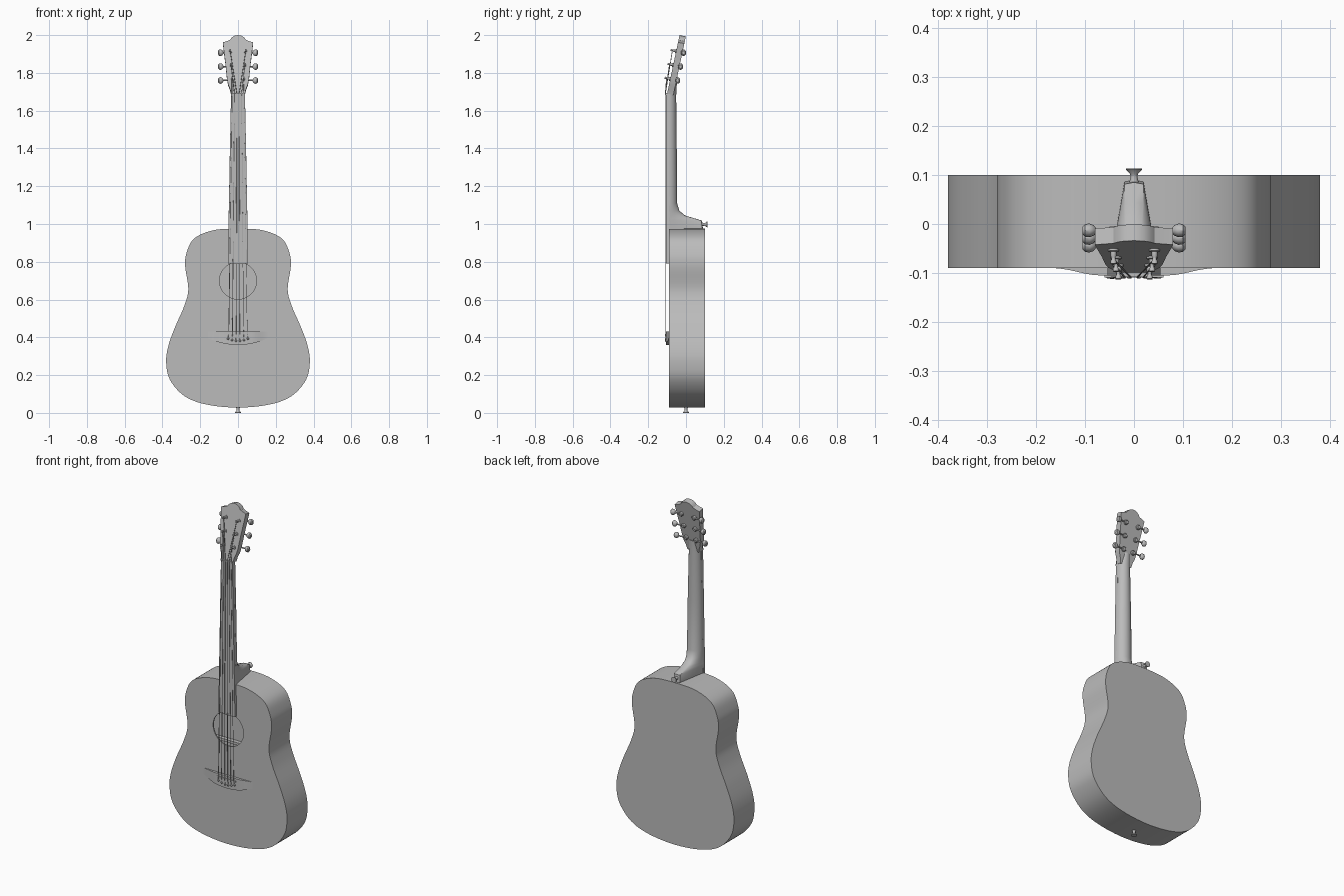
import bpy, bmesh
from math import sin, cos, pi, radians
from mathutils import Vector

cube = bpy.data.objects.get("Cube")
if cube:
    bpy.data.objects.remove(cube)

grey = bpy.data.materials.new("plain_grey")
grey.use_nodes = True
grey.diffuse_color = (0.5, 0.5, 0.5, 1)
grey.node_tree.nodes["Principled BSDF"].inputs["Base Color"].default_value = (0.5, 0.5, 0.5, 1)


def smooth(ob, angle=35):
    bpy.ops.object.select_all(action='DESELECT')
    ob.select_set(True)
    bpy.context.view_layer.objects.active = ob
    bpy.ops.object.shade_smooth_by_angle(angle=radians(angle))


def loft(name, rings):
    """Skin a list of equal-length point rings and cap both ends."""
    bm = bmesh.new()
    vs = [[bm.verts.new(p) for p in ring] for ring in rings]
    n = len(rings[0])
    for a, b in zip(vs, vs[1:]):
        for i in range(n):
            j = (i + 1) % n
            bm.faces.new((a[i], a[j], b[j], b[i]))
    bm.faces.new(vs[0])
    bm.faces.new(vs[-1])
    bmesh.ops.recalc_face_normals(bm, faces=bm.faces)
    me = bpy.data.meshes.new(name)
    bm.to_mesh(me)
    bm.free()
    me.materials.append(grey)
    ob = bpy.data.objects.new(name, me)
    bpy.context.collection.objects.link(ob)
    smooth(ob)
    return ob


def prism(name, outline, y0, y1):
    return loft(name, [[(x, y, z) for x, z in outline] for y in (y0, y1)])


def box(name, x, y0, y1, z0, z1):
    return prism(name, [(-x, z0), (x, z0), (x, z1), (-x, z1)], y0, y1)


def lathe(name, base, direction, profile, sides=16, squash=1):
    """Turn (radius, height) pairs about an axis."""
    q = Vector(direction).to_track_quat('Z', 'Y')
    return loft(name, [[Vector(base) + q @ Vector((r * cos(2 * pi * i / sides),
                        squash * r * sin(2 * pi * i / sides), h))
                        for i in range(sides)] for r, h in profile])


def rod(name, a, b, r, sides=8):
    d = Vector(b) - Vector(a)
    return lathe(name, a, d, [(r, 0), (r, d.length)], sides)


def mirrored(half):
    """Close a half outline that starts and ends on the centre line."""
    return half + [(-x, z) for x, z in reversed(half[1:-1])]


def spline(pts, steps):
    """Closed Catmull-Rom curve through the points."""
    P, n, out = [Vector(p) for p in pts], len(pts), []
    for i in range(n):
        a, b, c, d = (P[(i + k) % n] for k in (-1, 0, 1, 2))
        for s in range(steps):
            t = s / steps
            out.append(tuple(0.5 * (2 * b + (c - a) * t + (2 * a - 5 * b + 4 * c - d) * t * t
                                    + (3 * b - a - 3 * c + d) * t ** 3)))
    return out


def cut(ob, cutter):
    cutter.hide_render = True
    mod = ob.modifiers.new("cut", 'BOOLEAN')
    mod.operation, mod.solver, mod.object = 'DIFFERENCE', 'EXACT', cutter
    bpy.context.view_layer.objects.active = ob
    bpy.ops.object.modifier_apply(modifier=mod.name)
    bpy.data.objects.remove(cutter)


# Hollow body with an open sound hole
outline = spline(mirrored([(0, .975), (.13, .967), (.23, .925), (.27, .855), (.28, .78), (.263, .655),
                           (.285, .565), (.335, .45), (.37, .35), (.38, .265), (.36, .175),
                           (.285, .09), (.17, .045), (0, .028)]), 6)
body = prism("body", outline, -.09, .10)
cut(body, prism("cavity", [(x * .975, .5 + (z - .5) * .975) for x, z in outline], -.083, .093))
cut(body, lathe("sound_hole", (0, -.12, .70), (0, 1, 0), [(.098, 0), (.098, .08)], 48))
smooth(body)
box("back_brace", .29, .07, .094, .53, .545)

# Neck with a heel that flares back at the body
rings = []
for z, w, depth, heel in [(.972, .05, .18, 1), (1.018, .05, .175, 1), (1.03, .05, .135, .9),
                          (1.045, .049, .085, .6), (1.07, .049, .055, .25), (1.11, .048, .043, 0),
                          (1.4, .043, .041, 0), (1.68, .036, .038, 0), (1.75, .03, .03, 0)]:
    y0 = -.09 + max(0, z - 1.69) * .2
    ring = []
    for i in range(17):
        c, s = cos(pi * i / 16), sin(pi * i / 16)
        side = 0 if i == 8 else (1 if c > 0 else -1)
        ring.append((w * (c * (1 - heel) + side * heel * (1 - .62 * s)), y0 + depth * s, z))
    rings.append(ring)
loft("neck", rings)
prism("fingerboard", [(-.054, .79), (.054, .79), (.037, 1.685), (-.037, 1.685)], -.105, -.088)
box("nut", .037, -.108, -.088, 1.683, 1.693)

# Headstock, tilted back from the nut
TILT = radians(12)


def head(x, y, z):
    """Headstock space: y is depth behind its front face, z runs along it."""
    return (x, -.1 + y * cos(TILT) + z * sin(TILT), 1.69 + z * cos(TILT) - y * sin(TILT))


head_outline = mirrored([(0, .317), (.02, .313), (.034, .303), (.042, .291), (.06, .284), (.08, .278),
                         (.076, .24), (.066, .16), (.058, .08), (.052, .05), (.042, .025),
                         (.037, 0), (0, 0)])
loft("headstock", [[head(x, y, z) for x, z in head_outline] for y in (0, .034)])

# Tuners: post, washer, gear housing, shaft and knob on each side
BACK = Vector(head(0, 1, 0)) - Vector(head(0, 0, 0))
posts = {}
for side, label in ((1, "left"), (-1, "right")):
    for k, (x, z, edge) in enumerate([(.032, .08, .058), (.037, .155, .066), (.042, .23, .075)]):
        name = f"{label}_tuner_{k + 1}_"
        tip = head(side * x, -.03, z)
        posts[side, k] = head(side * x, -.02, z)
        lathe(name + "post", tip, BACK, [(.006, 0), (.006, .006), (.004, .009), (.004, .013),
                                         (.006, .016), (.006, .025), (.011, .026), (.011, .031)], 12)
        lathe(name + "housing", head(side * x, .033, z), BACK, [(.013, 0), (.013, .01), (.009, .014)], 12)
        rod(name + "shaft", head(side * x, .04, z), head(side * (edge + .02), .04, z), .004)
        lathe(name + "knob", head(side * .078, .04, z), (side, 0, 0),
              [(.005, 0), (.011, .005), (.014, .013), (.013, .022), (.008, .027)], 12, 1.25)

# Bridge with thin wings and a curved lower edge
rings = []
for i in range(33):
    x = -.16 + .01 * i
    f = min(1, max(0, (.16 - abs(x)) / .09))
    y = -.091 - .014 * f * f * (3 - 2 * f)
    low = .36 + 1.4 * x * x
    rings.append([(x, -.088, low), (x, y, low), (x, y, .432), (x, -.088, .432)])
loft("bridge", rings)
box("saddle", .06, -.109, -.1, .412, .418)

# Strings from the pins over saddle and nut to the posts
for i in range(6):
    u = (i - 2.5) / 2.5
    side, k = (1 if u > 0 else -1), (abs(2 * i - 5) - 1) // 2
    pin_z = .393 - .012 * (1 - u * u)
    r = .0022 - .0002 * i
    path = [(u * .052, -.104, pin_z), (u * .049, -.110, .415), (u * .031, -.1095, 1.688),
            posts[side, 2 - k]]
    lathe(f"bridge_pin_{i + 1}", (u * .052, -.1, pin_z), (0, -1, 0),
          [(.004, 0), (.006, .004), (.006, .008), (.003, .011)], 12)
    for part, a, b in zip(("tail", "main", "head"), path, path[1:]):
        rod(f"string_{i + 1}_{part}", a, b, r, 6)

# Strap buttons at the heel and the bottom
button = [(.010, -.004), (.007, .008), (.008, .014), (.016, .023), (.016, .026)]
lathe("heel_strap_button", (0, .088, .998), (0, 1, 0), button)
lathe("bottom_strap_button", (0, 0, .026), (0, 0, -1), button)
